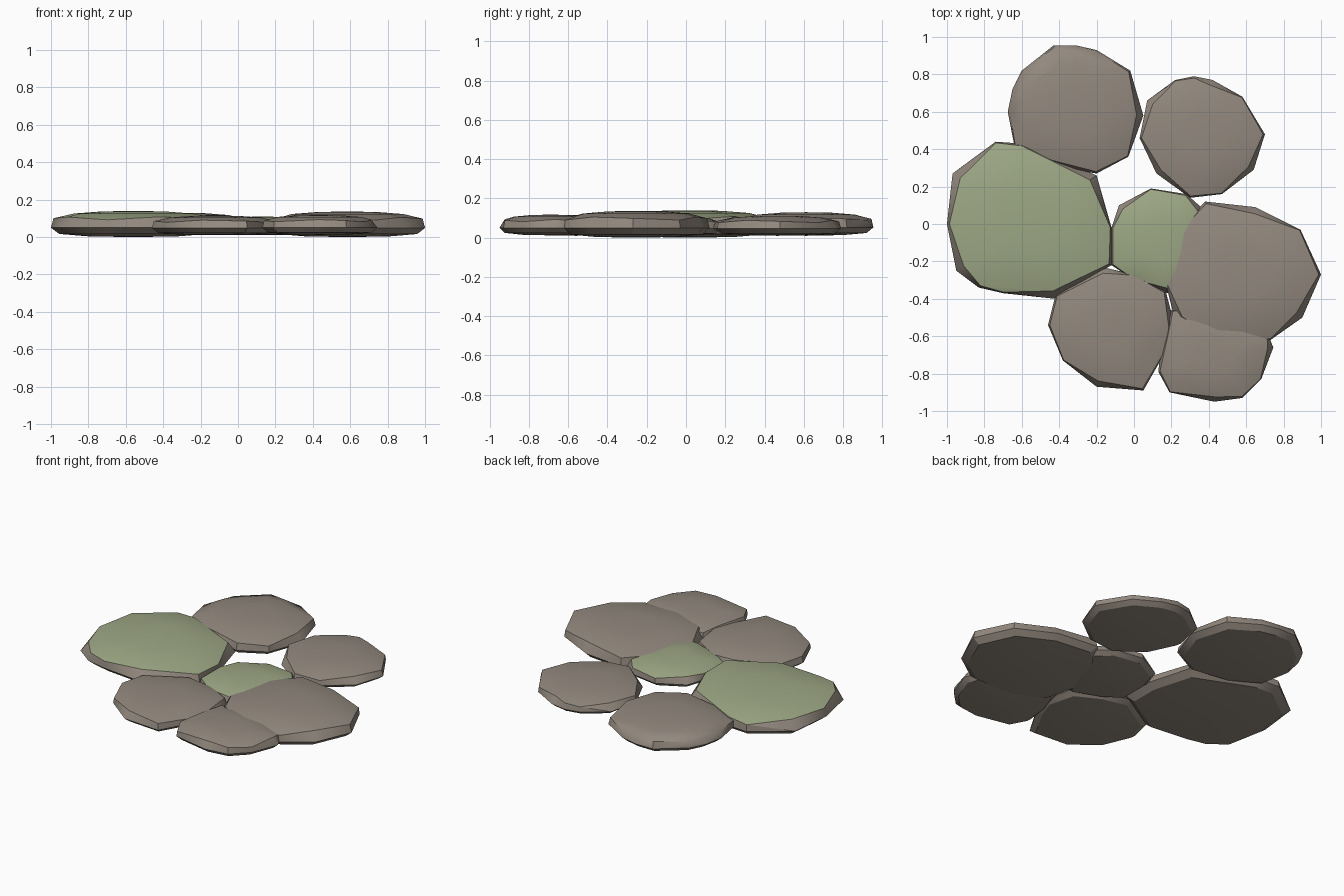
import bpy, bmesh, math
from mathutils import Vector

if "Cube" in bpy.data.objects:
    bpy.data.objects.remove(bpy.data.objects["Cube"])


def material(name, rgb):
    m = bpy.data.materials.new(name)
    m.diffuse_color = (*rgb, 1)
    m.use_nodes = True
    m.node_tree.nodes["Principled BSDF"].inputs["Base Color"].default_value = m.diffuse_color
    return m


STONE = material("warm grey stone", (0.29, 0.25, 0.21))
MOSS = material("pale moss green", (0.34, 0.39, 0.235))

# Height levels: (scale of outline, fraction of height, chipped edge?)
LEVELS = [(0.55, 0.03, False), (0.90, 0.12, False), (1.0, 0.36, False),
          (0.97, 0.72, True), (0.72, 0.90, False), (0.38, 0.98, False)]


def stone(name, outline, bottom, top, mossy=False):
    """Flat rounded stone: hull of scaled outlines with a chipped shoulder."""
    pts = [Vector(p) for p in outline]
    n = len(pts)
    c = Vector(((min(p.x for p in pts) + max(p.x for p in pts)) / 2,
                (min(p.y for p in pts) + max(p.y for p in pts)) / 2))
    bm = bmesh.new()
    for scale, frac, chipped in LEVELS:
        for i, p in enumerate(pts):
            s, f = scale, frac
            if chipped:
                s += (0.0, -0.07, 0.015)[i % 3]
                f += (0.0, 0.05, -0.06)[i % 3]
            q = c + (p - c) * s
            bm.verts.new((q.x, q.y, bottom + (top - bottom) * f))
    for z in (bottom, top):
        bm.verts.new((c.x, c.y, z))
    res = bmesh.ops.convex_hull(bm, input=bm.verts)
    loose = [v for v in bm.verts if not v.link_faces]
    bmesh.ops.delete(bm, geom=loose, context='VERTS')
    bmesh.ops.recalc_face_normals(bm, faces=bm.faces)
    # Moss grows on the upward faces only
    for f in bm.faces:
        f.material_index = int(mossy and f.normal.z > 0.8)
    me = bpy.data.meshes.new(name)
    bm.to_mesh(me)
    bm.free()
    me.materials.append(STONE)
    if mossy:
        me.materials.append(MOSS)
    ob = bpy.data.objects.new(name, me)
    bpy.context.collection.objects.link(ob)
    bpy.context.view_layer.objects.active = ob
    ob.select_set(True)
    bpy.ops.object.shade_smooth_by_angle(angle=math.radians(30))
    ob.select_set(False)


# Mossy stones
stone("large_mossy_stone",
      [(-1.0, 0.0), (-.97, .27), (-.74, .44), (-.60, .43), (-.2, .26), (-.12, -.02),
       (-.12, -.22), (-.42, -.40), (-.7, -.37), (-.83, -.34), (-.95, -.25)],
      0.0, 0.14, True)
stone("small_mossy_stone",
      [(-.12, -.02), (-.08, .10), (.09, .19), (.28, .16), (.37, .08), (.38, -.15),
       (.30, -.30), (.18, -.37), (0, -.30), (-.12, -.22)],
      0.01, 0.11, True)

# Bare stones
stone("right_stone",
      [(.38, .12), (.65, .09), (.89, -.03), (1.0, -.27), (.90, -.50), (.73, -.62),
       (.42, -.63), (.22, -.52), (.17, -.32), (.24, -.03)],
      0.0, 0.137)
stone("front_stone",
      [(-.42, -.38), (-.17, -.23), (0, -.27), (.17, -.36), (.22, -.55), (.17, -.68),
       (.05, -.89), (-.2, -.87), (-.38, -.73), (-.46, -.54)],
      0.01, 0.115)
stone("front_right_stone",
      [(.2, -.46), (.36, -.43), (.60, -.50), (.72, -.60), (.745, -.66), (.68, -.83),
       (.58, -.93), (.43, -.95), (.19, -.90), (.13, -.79), (.15, -.60)],
      0.012, 0.118)
stone("back_left_stone",
      [(-.43, .955), (-.31, .955), (-.2, .93), (-.02, .82), (.05, .58), (-.03, .36),
       (-.2, .27), (-.45, .31), (-.64, .42), (-.675, .6), (-.65, .72), (-.6, .82)],
      0.01, 0.13)
stone("back_right_stone",
      [(.03, .46), (.07, .66), (.22, .77), (.32, .79), (.42, .77), (.58, .68),
       (.70, .48), (.64, .29), (.47, .16), (.3, .14), (.12, .27)],
      0.01, 0.112)
